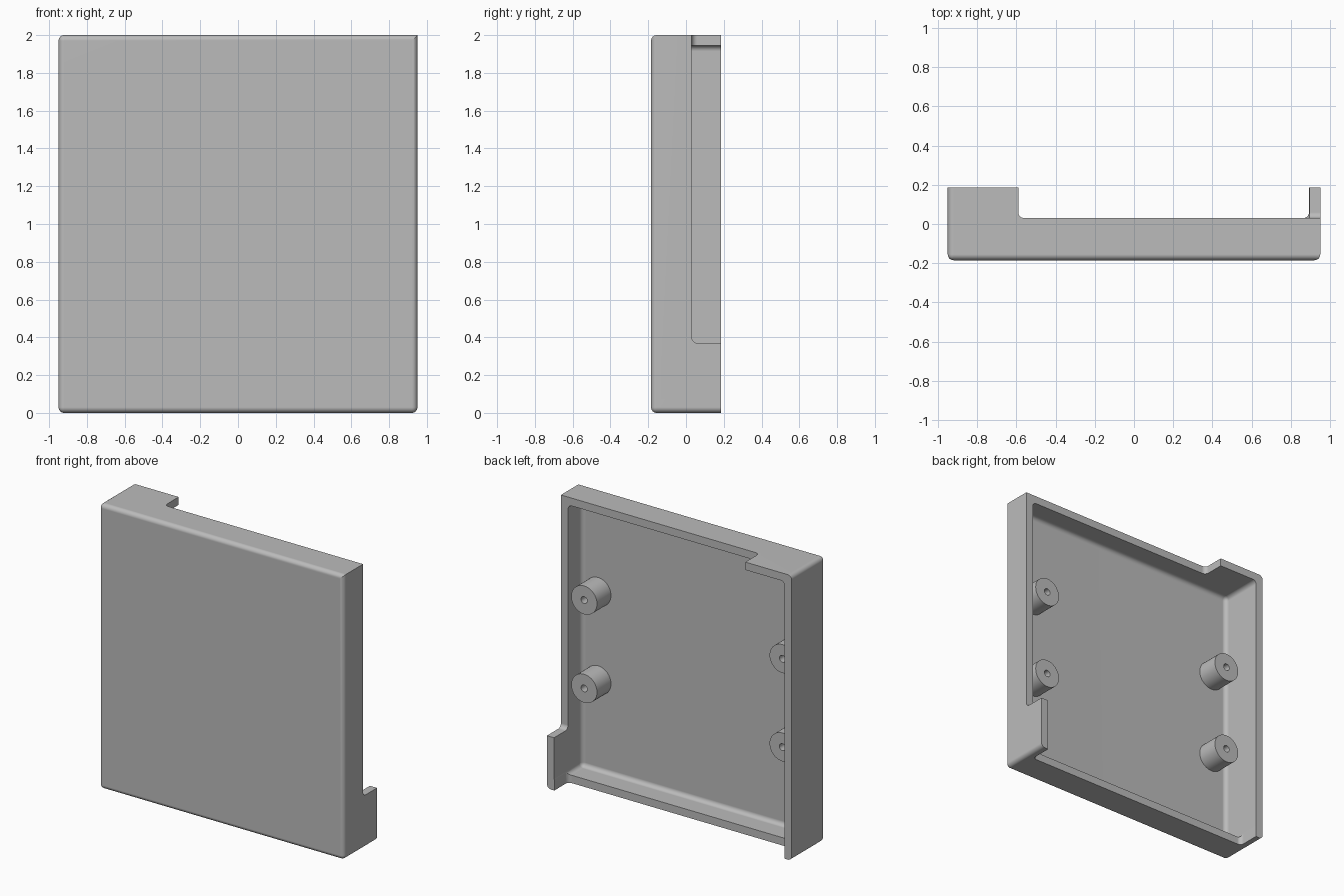
import bpy, bmesh, math
from mathutils import Matrix, Vector

if "Cube" in bpy.data.objects:
    bpy.data.objects.remove(bpy.data.objects["Cube"], do_unlink=True)

HALF_X, HALF_Y, HEIGHT = 0.95, 0.185, 2.0
WALL, FLOOR_Y, RIM_Y, ROUND = 0.055, -0.125, 0.03, 0.03

grey = bpy.data.materials.new("plain_grey")
grey.use_nodes = True
grey.diffuse_color = (0.5, 0.5, 0.5, 1)
grey.node_tree.nodes["Principled BSDF"].inputs["Base Color"].default_value = (0.5, 0.5, 0.5, 1)


def finish(name, bm):
    bmesh.ops.recalc_face_normals(bm, faces=bm.faces)
    mesh = bpy.data.meshes.new(name)
    bm.to_mesh(mesh)
    bm.free()
    mesh.materials.append(grey)
    obj = bpy.data.objects.new(name, mesh)
    bpy.context.collection.objects.link(obj)
    return obj


def activate(obj):
    bpy.ops.object.select_all(action="DESELECT")
    obj.select_set(True)
    bpy.context.view_layer.objects.active = obj


def rounded_box(name, low, high, is_round):
    """Box between two corners; is_round(mid, axis) picks the edges to round."""
    low, high = Vector(low), Vector(high)
    size = high - low
    bm = bmesh.new()
    bmesh.ops.create_cube(bm, size=1)
    picked = []
    for e in bm.edges:
        # mid holds -1, 0 or 1 per axis; 0 is the axis the edge runs along
        mid = [round(a + b) for a, b in zip(e.verts[0].co, e.verts[1].co)]
        if is_round(*mid):
            picked.append(e)
    bmesh.ops.transform(bm, verts=bm.verts, matrix=Matrix.Translation((low + high) / 2)
                        @ Matrix.Diagonal((*size, 1)))
    bmesh.ops.bevel(bm, geom=picked, offset=ROUND, segments=6, profile=0.5, affect="EDGES")
    return finish(name, bm)


def cut(target, cutter):
    cutter.hide_render = True
    mod = target.modifiers.new("cut", "BOOLEAN")
    mod.operation, mod.solver, mod.object = "DIFFERENCE", "EXACT", cutter
    activate(target)
    bpy.ops.object.modifier_apply(modifier=mod.name)
    bpy.data.objects.remove(cutter, do_unlink=True)


# Shell: rounded front edges and corners, one top corner left square
shell = rounded_box("shell", (-HALF_X, -HALF_Y, 0), (HALF_X, HALF_Y, HEIGHT),
                    lambda x, y, z: y == -1 or (y == 0 and not (x == 1 and z == 1)))

# Hollow, open at the back
inner = HALF_X - WALL
cut(shell, rounded_box("hollow", (-inner, FLOOR_Y, WALL), (inner, 0.4, HEIGHT - WALL),
                       lambda x, y, z: y <= 0))

# Lowered rims on the top, left and bottom walls
cut(shell, rounded_box("top_notch", (-0.59, RIM_Y, 1.9), (1.1, 0.4, 2.1),
                       lambda x, y, z: x == -1 and y == -1))
cut(shell, rounded_box("side_notch", (0.85, RIM_Y, 0.37), (1.1, 0.4, 2.2),
                       lambda x, y, z: z == -1 and y == -1))
cut(shell, rounded_box("bottom_notch", (-0.893, RIM_Y, -0.1), (0.893, 0.4, 0.1),
                       lambda x, y, z: x != 0 and y == -1))

activate(shell)
bpy.ops.object.shade_smooth_by_angle(angle=math.radians(30))
normals = shell.modifiers.new("even_shading", "WEIGHTED_NORMAL")
normals.keep_sharp = True


# Screw posts: a turned profile with a blind hole
def screw_post(name, x, z):
    profile = [(0.1, FLOOR_Y - 0.02), (0.1, RIM_Y), (0.024, RIM_Y), (0.024, -0.1), (0, -0.1)]
    bm = bmesh.new()
    verts = [bm.verts.new((r, y, 0)) for r, y in profile]
    edges = [bm.edges.new(pair) for pair in zip(verts, verts[1:])]
    bmesh.ops.spin(bm, geom=verts + edges, cent=(0, 0, 0), axis=(0, 1, 0),
                   angle=math.tau, steps=40)
    bmesh.ops.remove_doubles(bm, verts=bm.verts, dist=0.0001)
    rim = [e for e in bm.edges if e.is_boundary]
    bmesh.ops.holes_fill(bm, edges=rim, sides=0)
    post = finish(name, bm)
    post.location = (x, 0, z)
    activate(post)
    bpy.ops.object.shade_smooth_by_angle(angle=math.radians(30))


for side, x in (("left", 0.77), ("right", -0.77)):
    for level, z in (("upper", 1.31), ("lower", 0.69)):
        screw_post(f"{level}_{side}_screw_post", x, z)
